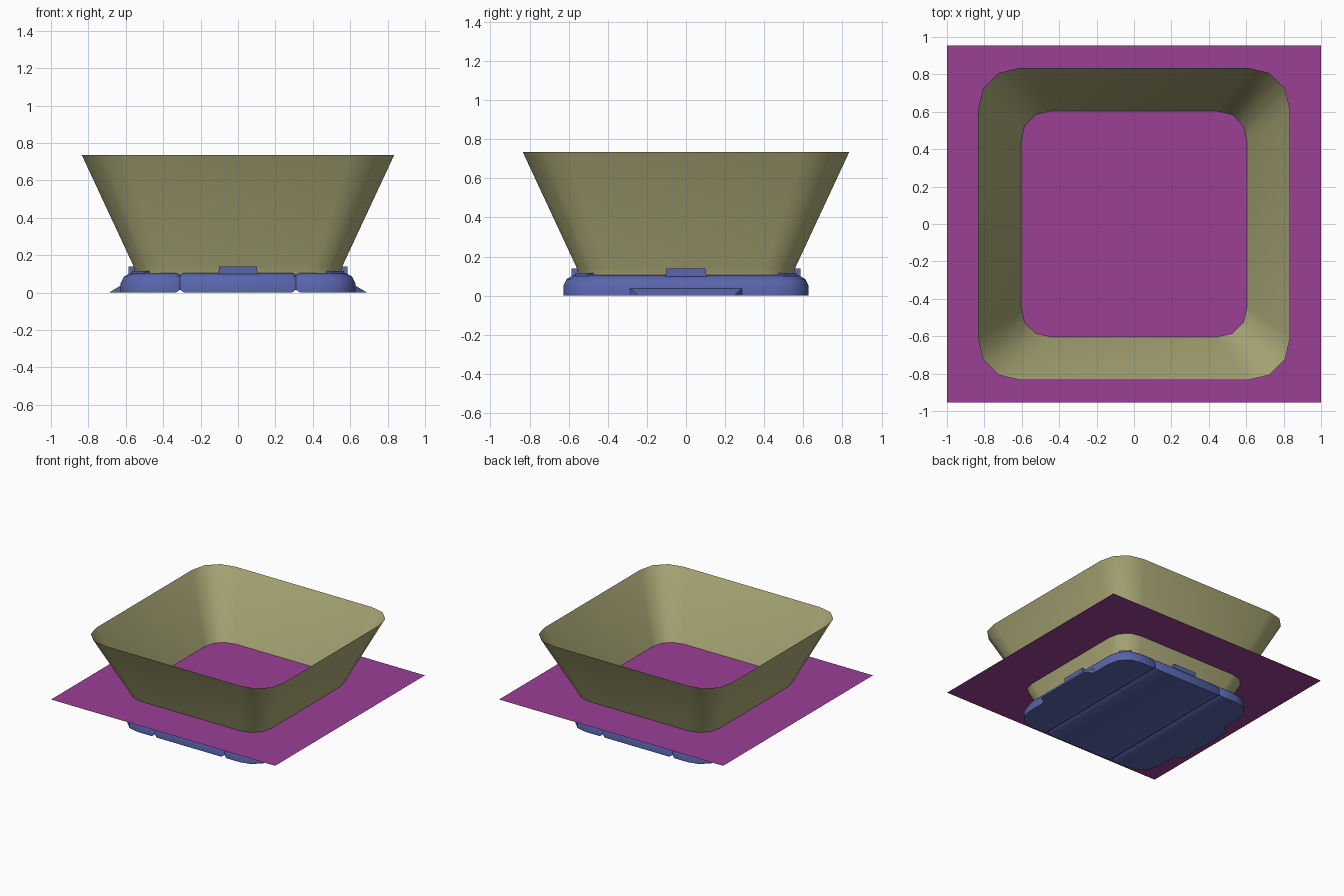
import bpy, bmesh
from math import radians

if "Cube" in bpy.data.objects:
    bpy.data.objects.remove(bpy.data.objects["Cube"])


def material(name, color):
    m = bpy.data.materials.new(name)
    m.diffuse_color = color
    m.use_nodes = True
    m.node_tree.nodes["Principled BSDF"].inputs["Base Color"].default_value = m.diffuse_color
    return m


OLIVE = material("olive", (0.42, 0.41, 0.19, 1))
BLUE = material("blue", (0.10, 0.13, 0.42, 1))
PURPLE = material("purple", (0.32, 0.05, 0.30, 1))


def make(name, verts, faces, mat, smooth=False):
    mesh = bpy.data.meshes.new(name)
    mesh.from_pydata(verts, [], faces)
    bm = bmesh.new()
    bm.from_mesh(mesh)
    bmesh.ops.recalc_face_normals(bm, faces=bm.faces)
    bm.to_mesh(mesh)
    bm.free()
    mesh.materials.append(mat)
    ob = bpy.data.objects.new(name, mesh)
    bpy.context.collection.objects.link(ob)
    if smooth:
        bpy.ops.object.select_all(action='DESELECT')
        bpy.context.view_layer.objects.active = ob
        ob.select_set(True)
        bpy.ops.object.shade_smooth_by_angle(angle=radians(35))
    return ob


def walls(n, levels):
    return [(k * n + i, k * n + (i + 1) % n, (k + 1) * n + (i + 1) % n, (k + 1) * n + i)
            for k in range(levels - 1) for i in range(n)]


# Rounded square of half-width 1: right half of the front edge, then mirrored
CORNER = [(0.726, -1.0), (0.867, -0.967), (0.967, -0.867), (1.0, -0.726)]


def full_ring(right):
    front = [(-x, y) for x, y in reversed(right)] + right
    return front + [(x, -y) for x, y in reversed(front)]


# Flared bowl: open thin shell (half-width, height)
ring = full_ring(CORNER)
profile = [(0.548, 0.095), (0.56, 0.145), (0.835, 0.735)]
verts = [(x * s, y * s, z) for s, z in profile for x, y in ring]
bowl = make("bowl", verts, walls(len(ring), len(profile)), OLIVE, True)

# Flat sheet crossing the bowl
make("surface_sheet", [(-1, -0.955, 0.242), (1, -0.955, 0.242),
                       (1, 0.955, 0.242), (-1, 0.955, 0.242)], [(0, 1, 2, 3)], PURPLE)

# Base slab with rounded upper edge and two grooves running front to back
G = 0.31 / 0.627
right = [(G - 0.035, -1.0), (G, -0.98), (G + 0.035, -1.0)] + CORNER
ring = full_ring(right)
levels = [(0.627, 0.0), (0.627, 0.05), (0.61, 0.085), (0.575, 0.105)]
verts = []
for k, (s, z) in enumerate(levels):
    for x, y in ring:
        in_groove = abs(abs(x) - G) < 0.001
        dz = (0.015 if k == 0 else -0.012 if k == 3 else 0) if in_groove else 0
        px = x * 0.627 if abs(x) < 0.6 else x * s   # grooves stay straight
        verts.append((px, y * s, z + dz))
n = len(ring)
faces = walls(n, 4)
for off in (0, 3 * n):
    faces += [(off + i, off + i + 1, off + n - 2 - i, off + n - 1 - i)
              for i in range(n // 2 - 1)]
make("base", verts, faces, BLUE, True)

# Locating tabs in the middle of each side
box = [(0, 1, 2, 3), (4, 5, 6, 7), (0, 1, 5, 4), (1, 2, 6, 5), (2, 3, 7, 6), (3, 0, 4, 7)]
for i in range(4):
    v = [(x * w, y, z) for z, w in ((0.09, 0.106), (0.14, 0.10))
         for x, y in ((-1, -0.585), (1, -0.585), (1, -0.55), (-1, -0.55))]
    make(f"side_tab_{i}", v, box, BLUE).rotation_euler.z = radians(90 * i)
    # Low blocks at the corners
    v = [(x, y, z) for z in (0.09, 0.116)
         for x, y in ((-0.045, -0.755), (0.045, -0.755), (0.045, -0.715), (-0.045, -0.715))]
    make(f"corner_block_{i}", v, box, BLUE).rotation_euler.z = radians(45 + 90 * i)

# Sloping feet on the left and right sides
for name, s in (("left_foot", -1), ("right_foot", 1)):
    v = [(s * 0.62, -0.29, 0), (s * 0.62, 0.29, 0), (s * 0.69, 0.245, 0), (s * 0.69, -0.245, 0),
         (s * 0.62, -0.29, 0.042), (s * 0.62, 0.29, 0.042)]
    make(name, v, [(0, 1, 2, 3), (0, 1, 5, 4), (3, 2, 5, 4), (0, 3, 4), (1, 2, 5)], BLUE)
